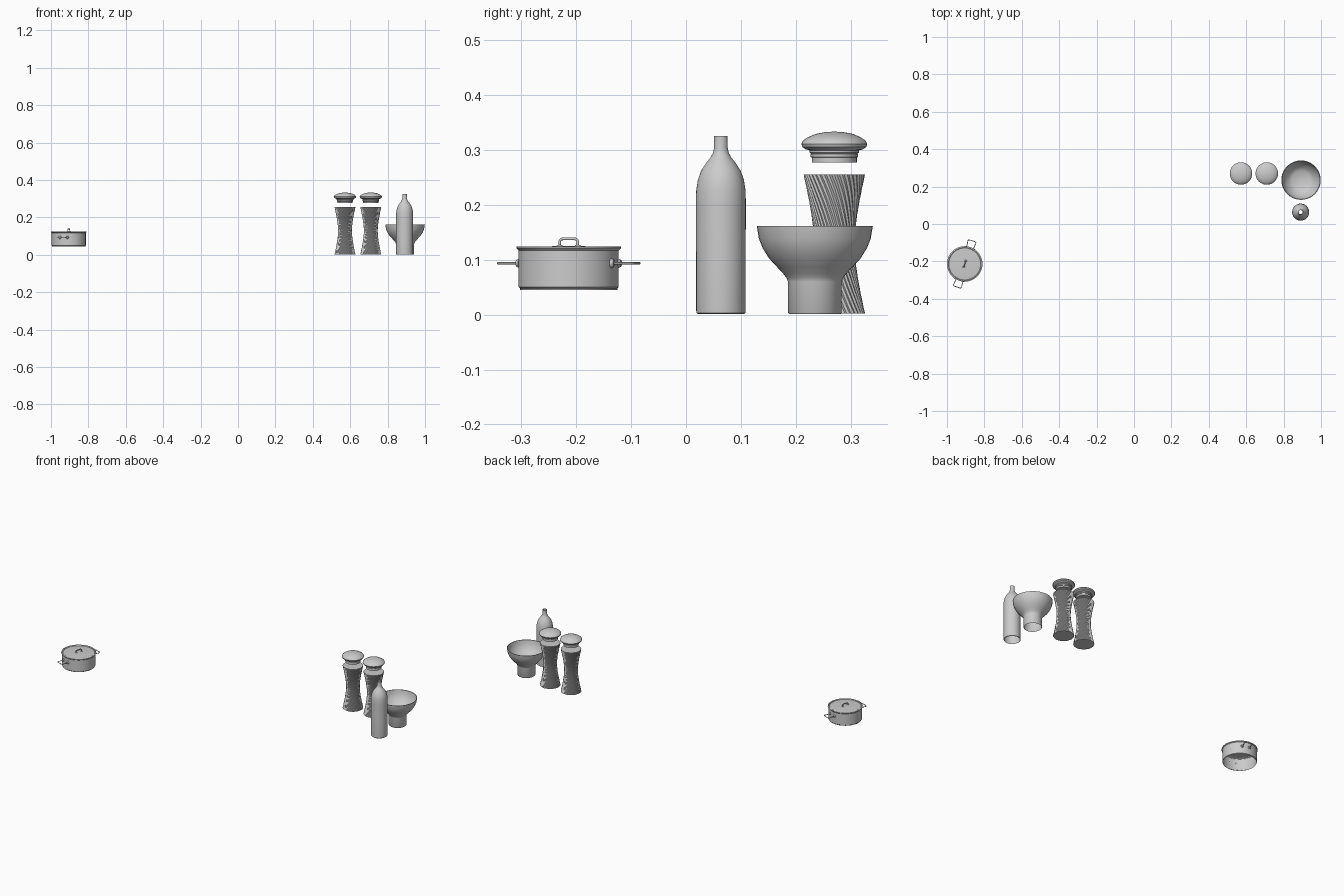
import bpy, bmesh, math
from mathutils import Vector

if "Cube" in bpy.data.objects:
    bpy.data.objects.remove(bpy.data.objects["Cube"])


def finish(name, bm, angle=35):
    bmesh.ops.remove_doubles(bm, verts=bm.verts, dist=1e-6)
    me = bpy.data.meshes.new(name)
    bm.to_mesh(me)
    bm.free()
    ob = bpy.data.objects.new(name, me)
    bpy.context.collection.objects.link(ob)
    bpy.ops.object.select_all(action='DESELECT')
    bpy.context.view_layer.objects.active = ob
    ob.select_set(True)
    bpy.ops.object.shade_smooth_by_angle(angle=math.radians(angle))
    return ob


def skin(bm, rings):
    # bridge successive closed rings of points
    vs = [[bm.verts.new(p) for p in r] for r in rings]
    n = len(vs[0])
    for a, b in zip(vs, vs[1:]):
        for i in range(n):
            j = (i + 1) % n
            bm.faces.new((a[i], a[j], b[j], b[i]))
    return vs


def circle(cx, cy, r, z, n=40):
    return [(cx + r * math.cos(2 * math.pi * i / n),
             cy + r * math.sin(2 * math.pi * i / n), z) for i in range(n)]


def lathe(name, cx, cy, profile, cap_first=False, cap_last=False):
    bm = bmesh.new()
    vs = skin(bm, [circle(cx, cy, r, z) for r, z in profile])
    if cap_first:
        bm.faces.new(vs[0][::-1])
    if cap_last:
        bm.faces.new(vs[-1])
    return finish(name, bm)


def wire(name, points, radius):
    # bent round bar with rounded corners
    cu = bpy.data.curves.new(name, 'CURVE')
    cu.dimensions = '3D'
    cu.bevel_depth = radius
    cu.bevel_resolution = 3
    cu.use_fill_caps = True
    pts = [Vector(p) for p in points]
    path = [pts[0]]
    for a, b, c in zip(pts, pts[1:], pts[2:]):
        k = min((a - b).length, (c - b).length) * 0.45
        p, q = b + (a - b).normalized() * k, b + (c - b).normalized() * k
        for s in range(6):
            t = s / 5
            path.append(p * (1 - t) ** 2 + b * 2 * t * (1 - t) + q * t * t)
    path.append(pts[-1])
    sp = cu.splines.new('POLY')
    sp.points.add(len(path) - 1)
    for sp_pt, p in zip(sp.points, path):
        sp_pt.co = (*p, 1)
    ob = bpy.data.objects.new(name, cu)
    bpy.context.collection.objects.link(ob)
    return ob


# bottle: open neck and open base
lathe("bottle", 0.891, 0.0635, [
    (0.042, 0.001), (0.0445, 0.003), (0.045, 0.008), (0.045, 0.10), (0.0455, 0.20),
    (0.045, 0.225), (0.042, 0.245), (0.036, 0.262), (0.027, 0.276),
    (0.019, 0.286), (0.0145, 0.294), (0.0125, 0.303), (0.0125, 0.325),
    (0.0105, 0.325), (0.0105, 0.300)])

# footed bowl: outer wall, rim, inner wall and floor
lathe("footed_bowl", 0.893, 0.2345, [
    (0.047, 0.001), (0.049, 0.004), (0.049, 0.06), (0.051, 0.066),
    (0.057, 0.074), (0.069, 0.087), (0.083, 0.102), (0.095, 0.121),
    (0.102, 0.139), (0.1055, 0.161), (0.1025, 0.161), (0.099, 0.140),
    (0.092, 0.123), (0.080, 0.105), (0.066, 0.091), (0.050, 0.080)],
    cap_last=True)


def mill(name, cx, cy):
    # twisted body: fluted section turned while it narrows at the waist
    bm = bmesh.new()
    flutes, levels, turn = 36, 28, math.radians(-105)
    rings = []
    for k in range(levels + 1):
        t = k / levels
        u = abs(2 * t - 1)
        r = math.sqrt(0.037 ** 2 + (0.056 ** 2 - 0.037 ** 2) * u ** 1.8)
        ring = []
        for i in range(flutes * 2):
            a = math.pi * i / flutes + turn * t
            rr = r * (1.0 if i % 2 == 0 else 0.955)
            ring.append((cx + rr * math.cos(a), cy + rr * math.sin(a),
                         0.002 + 0.253 * t))
        rings.append(ring)
    vs = skin(bm, rings)
    bm.faces.new(vs[0][::-1])
    bm.faces.new(vs[-1])
    finish(name + "_body", bm, 20)
    # mushroom head with stepped collar
    lathe(name + "_head", cx, cy, [
        (0.041, 0.277), (0.041, 0.286), (0.0435, 0.287), (0.0435, 0.292),
        (0.042, 0.293), (0.045, 0.295), (0.045, 0.299), (0.052, 0.301),
        (0.058, 0.305), (0.060, 0.311), (0.057, 0.317), (0.048, 0.323),
        (0.034, 0.329), (0.018, 0.332), (0.004, 0.333)],
        cap_first=True, cap_last=True)


mill("left_mill", 0.572, 0.27)
mill("right_mill", 0.71, 0.27)

# cooking pot, open underneath
PX, PY = -0.905, -0.2135
lathe("pot_body", PX, PY, [
    (0.0885, 0.045), (0.0885, 0.048), (0.091, 0.050), (0.091, 0.117),
    (0.095, 0.121), (0.095, 0.124), (0.091, 0.124)])
lathe("pot_lid", PX, PY, [
    (0.091, 0.122), (0.088, 0.124), (0.085, 0.122), (0.060, 0.1235),
    (0.030, 0.1245), (0.005, 0.125)], cap_last=True)

ang = math.radians(72)
out = Vector((math.cos(ang), math.sin(ang), 0))
side = Vector((-out.y, out.x, 0))
up = Vector((0, 0, 1))
centre = Vector((PX, PY, 0))


def pad(name, pos, axis, r, depth):
    bm = bmesh.new()
    bmesh.ops.create_cone(bm, cap_ends=True, segments=20, radius1=r, radius2=r * 0.7,
                          depth=depth)
    ob = finish(name, bm)
    ob.rotation_mode = 'QUATERNION'
    ob.rotation_quaternion = axis.to_track_quat('Z', 'Y')
    ob.location = pos


# side loop handles with their mounting pads
for label, s in (("back", 1), ("front", -1)):
    def at(d, w):
        return centre + out * (s * d) + side * w + up * 0.0935
    wire("pot_%s_handle" % label,
         [at(0.087, -0.020), at(0.108, -0.020), at(0.130, -0.024), at(0.130, 0.0),
          at(0.130, 0.024), at(0.108, 0.020), at(0.087, 0.020)], 0.002)
    for w, tag in ((-0.020, "a"), (0.020, "b")):
        pad("pot_%s_pad_%s" % (label, tag), at(0.0905, w), out * s, 0.009, 0.006)

# lid arch handle and feet
h = 0.0175
wire("lid_handle", [centre - out * h + up * 0.122, centre - out * h + up * 0.138,
                    centre + up * 0.138, centre + out * h + up * 0.138,
                    centre + out * h + up * 0.122], 0.0025)
for s in (-1, 1):
    pad("lid_handle_foot", centre + out * (h * s) + up * 0.125, up, 0.007, 0.003)
